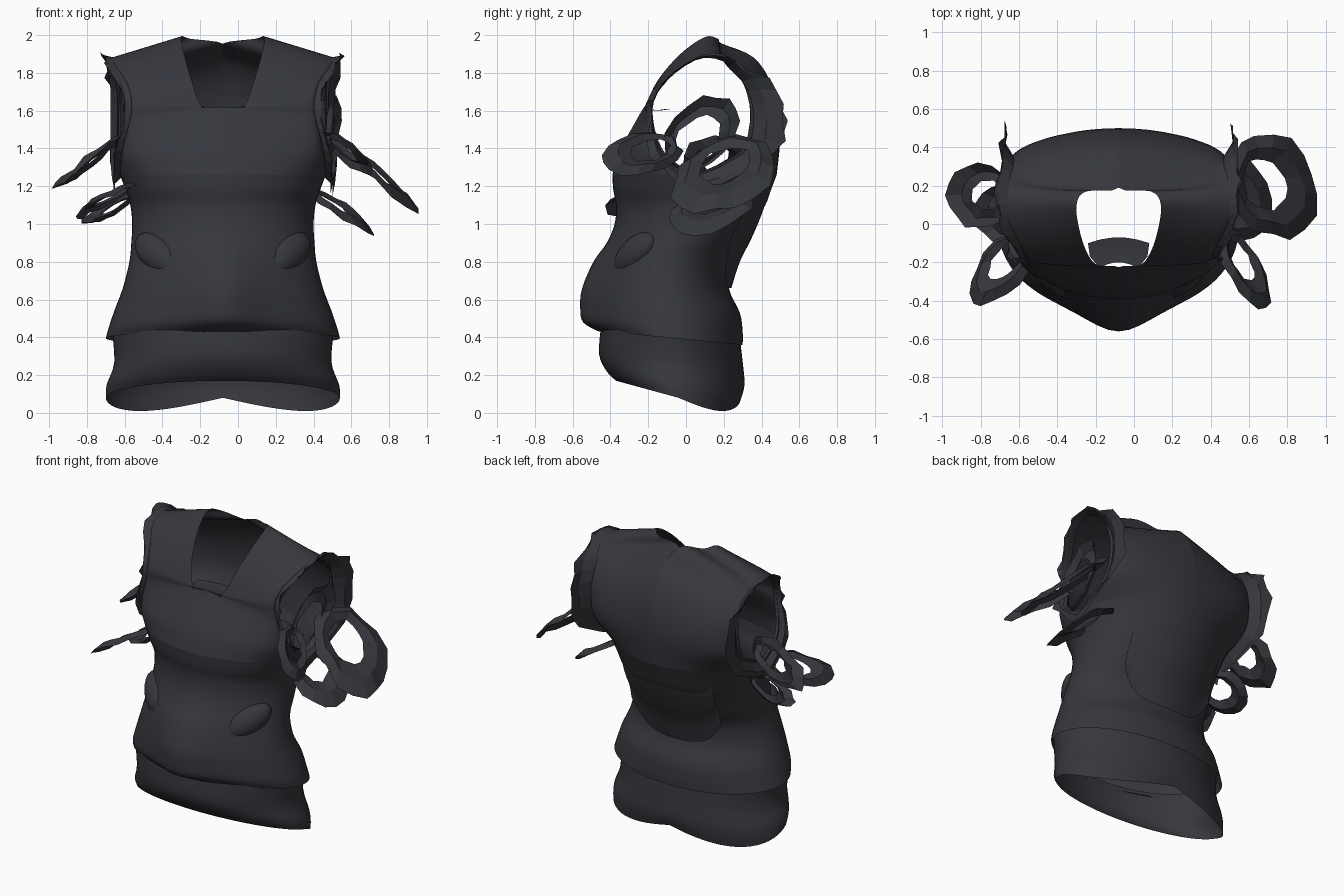
import bpy, bmesh, math, random
from mathutils import Vector

random.seed(4)
cube = bpy.data.objects.get("Cube")
if cube:
    bpy.data.objects.remove(cube)

CX = -0.08  # garment centre line

cloth = bpy.data.materials.new("charcoal cloth")
cloth.use_nodes = True
cloth.diffuse_color = (0.037, 0.038, 0.046, 1)
cloth.node_tree.nodes["Principled BSDF"].inputs["Base Color"].default_value = cloth.diffuse_color
cloth.node_tree.nodes["Principled BSDF"].inputs["Roughness"].default_value = 0.9


def spline(points, steps):
    """Smooth curve through the given tuples."""
    out = []
    pts = [Vector(p) for p in points]
    for i in range(len(pts) - 1):
        a, b, c, d = pts[max(i - 1, 0)], pts[i], pts[i + 1], pts[min(i + 2, len(pts) - 1)]
        for k in range(steps):
            t = k / steps
            out.append(b + (c - a) * (t / 2) + (a * 2 - b * 5 + c * 4 - d) * (t * t / 2)
                       + (b * 3 - a - c * 3 + d) * (t ** 3 / 2))
    return out + [pts[-1]]


def sheet(name, rows, closed=False, smooth=True):
    """Quad sheet from equal rows of points."""
    bm = bmesh.new()
    grid = [[bm.verts.new(p) for p in row] for row in rows]
    n = len(grid[0])
    for low, high in zip(grid, grid[1:]):
        for j in range(n if closed else n - 1):
            k = (j + 1) % n
            bm.faces.new((low[j], low[k], high[k], high[j]))
    bmesh.ops.remove_doubles(bm, verts=bm.verts, dist=0.0005)
    bmesh.ops.recalc_face_normals(bm, faces=bm.faces)
    mesh = bpy.data.meshes.new(name)
    bm.to_mesh(mesh)
    bm.free()
    mesh.materials.append(cloth)
    obj = bpy.data.objects.new(name, mesh)
    bpy.context.collection.objects.link(obj)
    if smooth:
        mesh.polygons.foreach_set("use_smooth", [True] * len(mesh.polygons))
    return obj


def ring(half, front, back, z_front, z_side, z_back, dip=0, bump=0, power=1, n=64):
    """Body section from the front centre; bump is the pointed belly, power squares the chest."""
    front += bump
    mid, pts = (front + back) / 2, []
    for i in range(n):
        a = math.tau * i / n
        c, s = math.cos(a), math.sin(a)
        z = z_side + ((z_front if c > 0 else z_back) - z_side) * abs(c)
        y = mid - (back - front) / 2 * c
        if c > 0:
            y = mid - (back - front) / 2 * c ** power - bump * math.exp(-(half * s / .2) ** 2)
        else:
            z -= dip * abs(math.sin(2 * a))
        pts.append((CX + half * s, y, z))
    return pts


def tube(name, sections):
    return sheet(name, [ring(*s) for s in spline(sections, 4)], closed=True)


# Underskirt: half width, front y, back y, front z, side z, back z, rear dip
tube("underskirt", [
    (.62, -.37, .29, .17, .08, .08, .07),
    (.615, -.42, .31, .22, .15, .15, .03),
    (.575, -.46, .3, .31, .27, .27, 0),
    (.59, -.45, .28, .46, .46, .44, 0)])

# Tunic body from hem to underarm, with rear dip, belly bump and chest squareness
tube("tunic_body", [
    (.62, -.46, .30, .43, .395, .36, 0, .03, 1),
    (.605, -.545, .30, .48, .45, .43, 0, .08, 1),
    (.575, -.56, .285, .56, .54, .53, 0, .09, 1),
    (.53, -.55, .23, .66, .66, .65, 0, .09, 1),
    (.495, -.49, .23, .8, .8, .78, 0, .06, 1),
    (.485, -.42, .30, .9, .9, .9, 0, .02, 1),
    (.48, -.378, .36, 1, 1, 1, 0, 0, .95),
    (.49, -.37, .42, 1.1, 1.1, 1.1, 0, 0, .85),
    (.515, -.385, .45, 1.18, 1.18, 1.18, 0, 0, .75),
    (.545, -.39, .48, 1.26, 1.26, 1.26, 0, 0, .7)])

# Upper vest: centre/neck edge and armhole edge, front to back
neck_edge = [(0, -.39, 1.26), (0, -.35, 1.39), (0, -.285, 1.51), (0, -.225, 1.615),
             (.11, -.215, 1.625), (.165, -.15, 1.76),
             (.205, -.03, 1.9), (.22, .1, 1.99), (.17, .17, 1.98),
             (0, .19, 1.955), (0, .36, 1.88), (0, .46, 1.72), (0, .5, 1.5), (0, .48, 1.26)]
arm_edge = [(.545, .045, 1.26), (.54, -.09, 1.35), (.52, -.15, 1.45), (.49, -.175, 1.56),
            (.485, -.17, 1.65), (.51, -.11, 1.75), (.57, 0, 1.84), (.59, .1, 1.88),
            (.59, .2, 1.86), (.58, .27, 1.8), (.56, .32, 1.7), (.56, .34, 1.55),
            (.56, .28, 1.38), (.545, .045, 1.26)]
inner, outer = spline(neck_edge, 4), spline(arm_edge, 4)
for side, sx in (("left", 1), ("right", -1)):
    rows = []
    for p, q in zip(inner, outer):
        row = []
        power = 1 - .3 * min(1, max(0, -p.y / .2))
        for j in range(17):
            a = j / 16 * math.pi / 2
            s, c = math.sin(a), max(math.cos(a), 0)
            row.append((CX + sx * (p.x + (q.x - p.x) * s), q.y + (p.y - q.y) * c ** power,
                        p.z + (q.z - p.z) * s))
        rows.append(row)
    sheet(side + "_vest_half", rows)

    # Ragged band around the armhole, wider at the rear and below
    hub = Vector((0, .08, 1.57))
    rims = ([], [], [])
    for q in outer[::2]:
        d = Vector((0, q.y - hub.y, q.z - hub.z))
        low = max(-d.z, 0)
        grow = .04 + 2.4 * max(d.y, 0) * (1 if d.z < .2 else .4) + low
        jag = random.uniform(-.06, .12) * (d.z < .2)
        rims[0].append((CX + sx * (q.x - .02), q.y, q.z))
        for rim, g, out in ((rims[1], grow / 2, .035), (rims[2], grow + jag, random.uniform(.02, .06))):
            rim.append((CX + sx * (q.x + out), hub.y + d.y * (1 + g),
                        hub.z + d.z * (1 + min(g, .1 + low))))
    sheet(side + "_armhole_rag", rims, smooth=False)

    # Hip pouch
    bpy.ops.mesh.primitive_uv_sphere_add(segments=24, ring_count=14,
                                         location=(CX + sx * .35, -.27, .845))
    pouch = bpy.context.object
    pouch.name = side + "_hip_pouch"
    pouch.scale = (.16, .07, .09)
    pouch.rotation_euler = (math.radians(-20), sx * math.radians(-32), sx * math.radians(45))
    pouch.data.materials.append(cloth)
    bpy.ops.object.shade_smooth_by_angle()

# Back panel with a scooped lower edge
rows = []
for z, back, gap in spline([(1.2, .46, -.01), (1.05, .395, .005), (.92, .33, .015),
                            (.8, .27, .015), (.66, .22, .02)], 4):
    row = []
    for j in range(21):
        t = j / 20 * 2 - 1
        lift = (1.2 - z) / .54 * .18 * t ** 4
        row.append((CX + .34 * t, back + gap + lift * .5 - .11 * t * t, z + lift))
    rows.append(row)
sheet("back_panel", rows)

# Neckline facing turned inwards
sheet("neck_facing", [[(CX + x * w, y - .03 * x * x, z) for x in (-1, -.6, -.25, 0, .25, .6, 1)]
                      for w, y, z in ((.1, -.2, 1.61), (.15, -.14, 1.6), (.16, -.07, 1.61))])


def torn_loop(name, centre, reach, across, hole, n=16):
    """Ragged flat ring of torn sleeve cloth, its hole nearer the body."""
    c, a, b = Vector(centre), Vector(reach), Vector(across)
    lift = a.cross(b).normalized() * .025
    rims = ([], [], [])
    for i in range(n):
        t = math.tau * i / n
        d = a * math.cos(t) + b * math.sin(t)
        near = c - a * .2 + d * (hole + random.uniform(-.05, .05))
        far = c + d * random.uniform(.92, 1.08) - lift * random.random()
        rims[0].append(near)
        rims[1].append((near + far) / 2 + lift)
        rims[2].append(far)
    sheet(name, rims, closed=True, smooth=False)


# Torn sleeve remnants
torn_loop("left_rear_sleeve_loop", (.73, .2, 1.27), (.24, -.05, -.2), (0, .27, .03), .48)
torn_loop("left_front_sleeve_loop", (.58, -.23, 1.38), (.11, -.2, -.05), (.07, .05, -.1), .5)
torn_loop("left_lower_sleeve_loop", (.54, .13, 1.08), (.18, 0, -.11), (-.02, .22, .05), .4)
torn_loop("left_inner_sleeve_loop", (.5, .08, 1.47), (.02, .15, .19), (.02, .13, -.09), .65)
torn_loop("right_rear_sleeve_loop", (-.8, .15, 1.32), (-.17, 0, -.14), (0, .17, .02), .45)
torn_loop("right_front_sleeve_loop", (-.7, -.23, 1.13), (-.15, -.18, -.06), (.09, -.08, .07), .5)
torn_loop("right_lower_sleeve_loop", (-.68, .05, 1.08), (-.14, 0, -.08), (0, .15, .03), .5)
